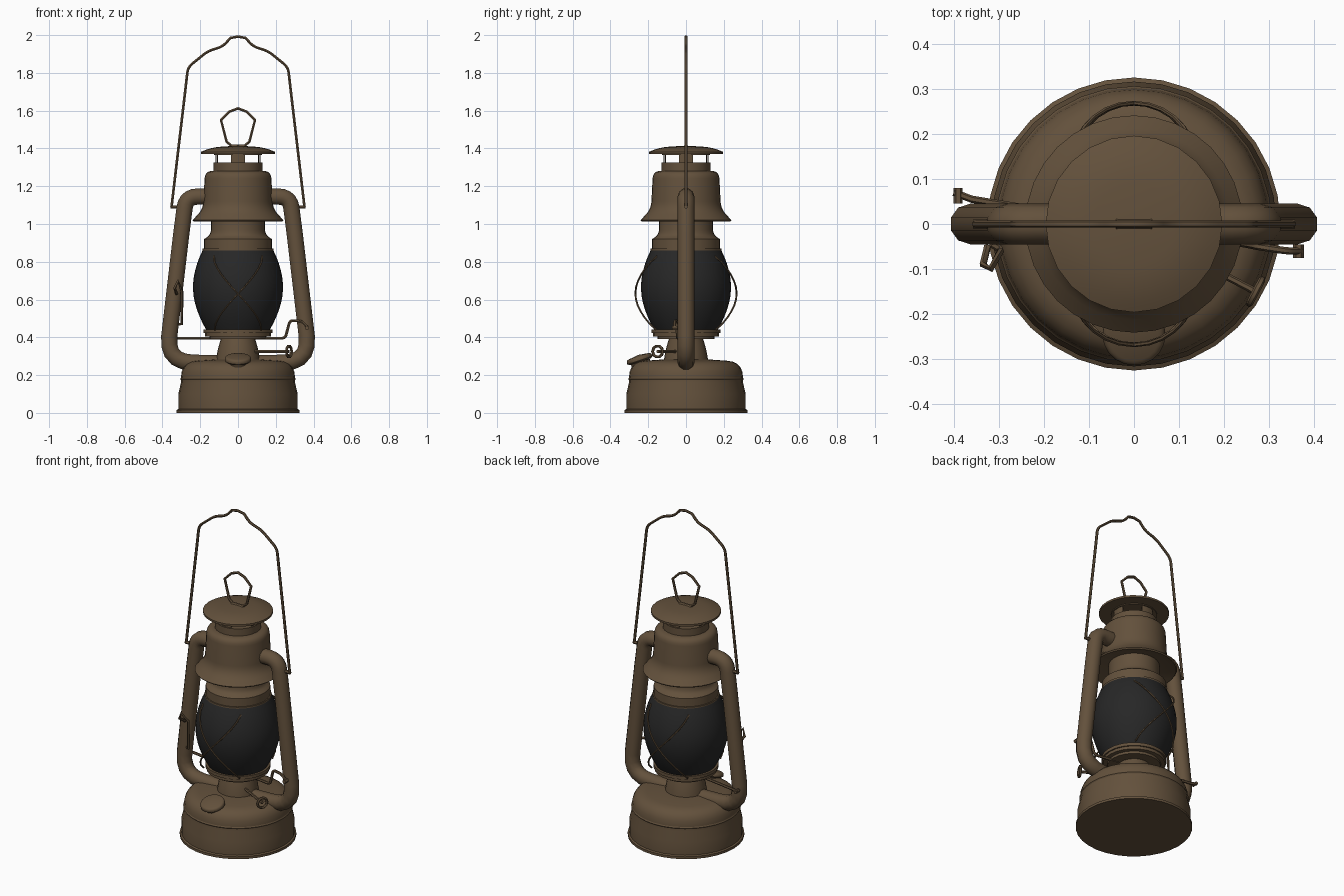
import bpy, bmesh
from math import sin, cos, pi, radians
from mathutils import Vector, Matrix

cube = bpy.data.objects.get("Cube")
if cube:
    bpy.data.objects.remove(cube, do_unlink=True)


def material(name, *rgb):
    mat = bpy.data.materials.new(name)
    mat.use_nodes = True
    mat.diffuse_color = (*rgb, 1)
    shader = mat.node_tree.nodes["Principled BSDF"]
    shader.inputs["Base Color"].default_value = mat.diffuse_color
    return mat


BROWN = material("aged brown metal", .125, .082, .045)
DARK = material("dark glass", .02, .02, .02)


def activate(obj):
    bpy.ops.object.select_all(action='DESELECT')
    obj.select_set(True)
    bpy.context.view_layer.objects.active = obj


def add_object(name, data, mat):
    obj = bpy.data.objects.new(name, data)
    data.materials.append(mat)
    bpy.context.collection.objects.link(obj)
    activate(obj)
    return obj


def rounded(points, radius, steps=5):
    """Replace the inner corners of a path with curves."""
    points = [Vector(p) for p in points]
    path = [points[0]]
    for before, corner, after in zip(points, points[1:], points[2:]):
        start = corner + (before - corner).normalized() * radius
        end = corner + (after - corner).normalized() * radius
        for i in range(steps + 1):
            t = i / steps
            path.append(start.lerp(corner, t).lerp(corner.lerp(end, t), t))
    return path + [points[-1]]


def lathe(name, profile, mat=BROWN, steps=32, start=0, sweep=2 * pi):
    """Turn an (r, z) profile about the z axis."""
    bm = bmesh.new()
    verts = [bm.verts.new((r * cos(start), r * sin(start), z)) for r, z in profile]
    edges = [bm.edges.new(pair) for pair in zip(verts, verts[1:])]
    bmesh.ops.spin(bm, geom=verts + edges, axis=(0, 0, 1), cent=(0, 0, 0),
                   angle=sweep, steps=steps, use_duplicate=False)
    bmesh.ops.remove_doubles(bm, verts=bm.verts, dist=.0001)
    bmesh.ops.recalc_face_normals(bm, faces=bm.faces)
    mesh = bpy.data.meshes.new(name)
    bm.to_mesh(mesh)
    bm.free()
    obj = add_object(name, mesh, mat)
    bpy.ops.object.shade_smooth_by_angle(angle=radians(40))
    return obj


def disc(name, radius, bottom, top, steps=24):
    """Plain closed cylinder on the z axis."""
    return lathe(name, [(0, bottom), (radius, bottom), (radius, top), (0, top)], steps=steps)


def tube(name, points, radius, closed=False, roundness=1):
    """Round wire or pipe along a path."""
    curve = bpy.data.curves.new(name, 'CURVE')
    curve.dimensions = '3D'
    curve.bevel_depth = radius
    curve.bevel_resolution = roundness
    curve.use_fill_caps = True
    spline = curve.splines.new('POLY')
    spline.points.add(len(points) - 1)
    for point, place in zip(spline.points, points):
        point.co = (*place, 1)
    spline.use_cyclic_u = closed
    add_object(name, curve, BROWN)
    bpy.ops.object.convert(target='MESH')
    bpy.ops.object.shade_smooth_by_angle(angle=radians(50))


def flip(points):
    """Mirror a path to the other side, in reverse order."""
    return [(-x, y, z) for x, y, z in reversed(points)]


WIRE = .008

# Fuel tank with a wider foot and a rounded shoulder
lathe("fuel_tank", [(0, 0), (.325, 0), (.325, .015), (.316, .02), (.316, .1), (.302, .16)]
      + rounded([(.302, .18), (.3, .27), (.12, .283)], .08) + [(0, .283)])
lathe("tank_bead", [(.3, .17), (.306, .18), (.3, .19)])

# Burner cone and the plate that carries the globe
lathe("burner", rounded([(.118, .27), (.11, .33), (.088, .4)], .05) + [(0, .4)], steps=24)
disc("burner_plate", .15, .39, .41)
disc("globe_plate", .175, .405, .425)
disc("globe_seat", .182, .423, .442, steps=32)

# Globe, widest halfway up
BOTTOM, TOP = .435, .865
globe = [(0, BOTTOM)]
for i in range(13):
    t = i / 12
    globe.append((.165 + .02 * t + .063 * sin(pi * t) ** .9, BOTTOM + (TOP - BOTTOM) * t))
lathe("globe", globe + [(0, TOP)], DARK)

# Collar over the globe
disc("collar_rim", .187, .855, .87, steps=32)
lathe("globe_collar", [(.18, .86)]
      + rounded([(.18, .92), (.15, .94), (.142, .97)], .015) + [(.142, 1.04)])

# Flared hood
lathe("hood", [(0, 1.04), (.14, 1.04), (.235, 1.013)]
      + rounded([(.241, 1.02), (.185, 1.08), (.175, 1.28), (0, 1.285)], .04))

# Vented chimney: lower ring, four posts, upper ring and lid
disc("chimney_ring", .13, 1.275, 1.325)
for i in range(4):
    lathe("chimney_post", [(.12, 1.32), (.12, 1.38), (.11, 1.38), (.11, 1.32), (.12, 1.32)],
          steps=4, start=i * pi / 2 - pi / 10, sweep=pi / 5)
disc("chimney_top", .128, 1.365, 1.38)
lathe("lid", [(0, 1.37), (.196, 1.37), (.196, 1.382)]
      + rounded([(.196, 1.382), (.14, 1.406), (0, 1.415)], .05), steps=24)

# Lid ring with its clip
loop = [(.035, 0, 1.415), (.06, 0, 1.435), (.09, 0, 1.55), (.045, 0, 1.595)]
tube("lid_ring", loop + [(0, 0, 1.612)] + flip(loop), WIRE, closed=True)
tube("lid_clip", [(-.04, 0, 1.41), (.04, 0, 1.41)], .012)

# Side air pipes with eyes for the handle
pipe = (rounded([(.1, 0, 1.145), (.275, 0, 1.145), (.3, 0, .95)], .06)
        + rounded([(.3, 0, .95), (.38, 0, .27), (.1, 0, .262)], .14))
eye = [(.3, 0, 1.09), (.357, 0, 1.09)]
for side, turned in (("left", list), ("right", flip)):
    tube(side + "_air_pipe", turned(pipe), .045, roundness=3)
    tube(side + "_handle_eye", turned(eye), .01)

# Carrying handle with a raised grip in the middle
half = rounded([(.352, 0, 1.09), (.28, 0, 1.7), (.265, 0, 1.83), (.16, 0, 1.915),
                (.08, 0, 1.94), (.04, 0, 1.985)], .03)
tube("carrying_handle", half + [(0, 0, 1.992)] + flip(half), WIRE)

# Crossed guard wires, front and back
for side, middle in (("front", -pi / 2), ("back", pi / 2)):
    for lean in (-1, 1):
        path = []
        for i in range(13):
            t = i / 12
            angle = middle + lean * radians(78 * t - 38)
            reach = .2 + .068 * sin(pi * t) ** .7
            path.append((reach * cos(angle), reach * sin(angle), .44 + .39 * t))
        tube(side + "_guard_wire", path, .005)

# Filler neck and cap, tilted to the front
tilt = Matrix.Translation((0, -.235, .25)) @ Matrix.Rotation(pi / 10, 4, 'X')
neck = disc("filler_neck", .052, -.03, .03, steps=16)
cap = lathe("filler_cap", [(0, .022), (.06, .022)]
            + rounded([(.07, .03), (.07, .05), (0, .06)], .015), steps=20)
for part in (neck, cap):
    part.matrix_world = tilt

# Globe lift lever, running across behind the pipes
tube("lift_lever", [(-.4, .07, .395), (-.36, .055, .395)]
     + rounded([(-.36, .055, .395), (.25, -.045, .395), (.275, -.05, .49), (.34, -.06, .485),
                (.37, -.06, .45)], .02), WIRE)
tube("lever_stop", [(-.39, .045, .395), (-.39, .08, .395)], .01)
tube("lever_tip", [(.365, -.045, .45), (.365, -.075, .45)], .012)

# Wick adjuster: stem and looped thumb wheel
stem_start, hub = Vector((.06, -.04, .325)), Vector((.27, -.15, .325))
tube("wick_stem", [stem_start, hub], WIRE)
up = Vector((0, 0, .03))
across = (hub - stem_start).normalized().cross(up)
angles = [i * pi / 5 for i in range(10)]
tube("wick_wheel", [hub + across * cos(a) + up * sin(a) for a in angles], WIRE, closed=True)

# Latch wire beside the right pipe
tube("latch_wire", [(-.315, -.045, .47), (-.298, -.055, .47), (-.296, -.06, .64),
                    (-.318, -.1, .7), (-.335, -.09, .66), (-.325, -.05, .63)], WIRE)
